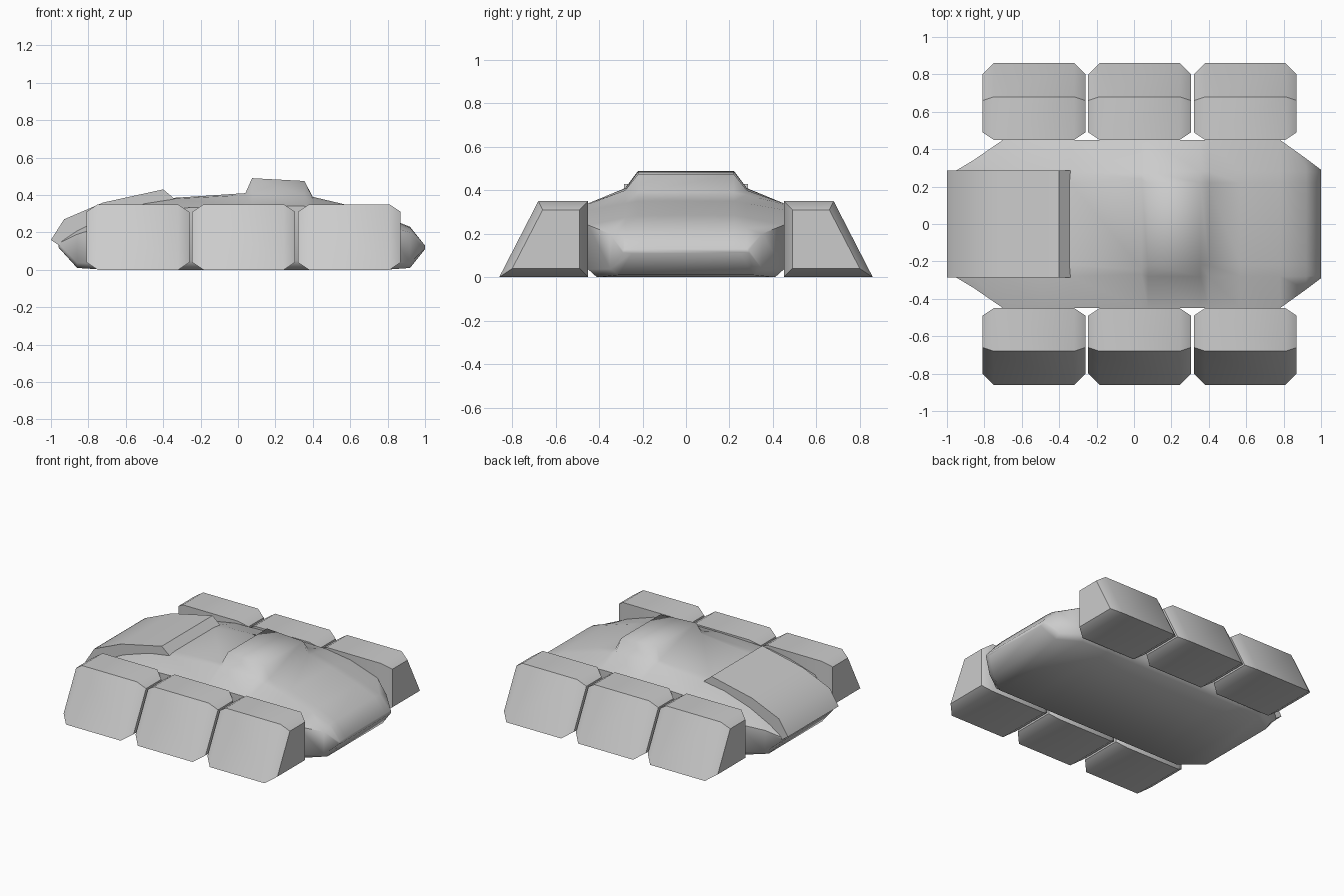
import bpy
import math

cube = bpy.data.objects.get("Cube")
if cube:
    bpy.data.objects.remove(cube, do_unlink=True)

# One plain grey for the whole craft
grey = bpy.data.materials.new("light grey")
grey.use_nodes = True
colour = (0.6, 0.6, 0.6, 1)
grey.diffuse_color = colour
grey.node_tree.nodes["Principled BSDF"].inputs["Base Color"].default_value = colour


def loft(name, rings, angle):
    """Skin a row of equal-length point rings and cap both ends."""
    n = len(rings[0])
    verts = [p for ring in rings for p in ring]
    faces = [tuple(range(n)), tuple(range(len(verts) - n, len(verts)))]
    for i in range(len(rings) - 1):
        for j in range(n):
            a, b = i * n + j, i * n + (j + 1) % n
            faces.append((a, b, b + n, a + n))
    mesh = bpy.data.meshes.new(name)
    mesh.from_pydata(verts, [], faces)
    mesh.materials.append(grey)
    obj = bpy.data.objects.new(name, mesh)
    bpy.context.collection.objects.link(obj)
    bpy.ops.object.select_all(action="DESELECT")
    obj.select_set(True)
    bpy.context.view_layer.objects.active = obj
    bpy.ops.object.mode_set(mode="EDIT")
    bpy.ops.mesh.select_all(action="SELECT")
    bpy.ops.mesh.normals_make_consistent(inside=False)
    bpy.ops.object.mode_set(mode="OBJECT")
    bpy.ops.object.shade_smooth_by_angle(angle=math.radians(angle))
    return obj


# Hull stations: x, side y, bottom z, side top z, shoulder y, shoulder z, top y, top z
stations = [
    (-0.96, 0.28, 0.12, 0.14, 0.26, 0.15, 0.20, 0.15),
    (-0.86, 0.34, 0.01, 0.19, 0.28, 0.21, 0.22, 0.22),
    (-0.70, 0.45, 0.00, 0.24, 0.28, 0.29, 0.22, 0.30),
    (-0.50, 0.45, 0.00, 0.30, 0.28, 0.355, 0.22, 0.36),
    (-0.34, 0.45, 0.00, 0.33, 0.28, 0.38, 0.22, 0.385),
    (0.04, 0.45, 0.00, 0.34, 0.27, 0.40, 0.24, 0.41),
    (0.075, 0.45, 0.00, 0.34, 0.28, 0.41, 0.22, 0.49),
    (0.355, 0.45, 0.00, 0.34, 0.28, 0.40, 0.22, 0.475),
    (0.40, 0.45, 0.00, 0.335, 0.28, 0.38, 0.22, 0.39),
    (0.57, 0.45, 0.00, 0.31, 0.28, 0.34, 0.22, 0.35),
    (0.78, 0.45, 0.00, 0.24, 0.28, 0.275, 0.22, 0.285),
    (0.92, 0.35, 0.01, 0.20, 0.28, 0.225, 0.22, 0.23),
    (1.00, 0.29, 0.11, 0.125, 0.28, 0.13, 0.22, 0.13),
]
hull_rings = []
for x, ys, zb, zs, yh, zh, yt, zt in stations:
    half = [(ys - 0.04, zb), (ys, zb + (zs - zb) * 0.15), (ys, zs), (yh, zh), (yt, zt)]
    whole = half + [(-y, z) for y, z in reversed(half)]
    hull_rings.append([(x, y, z) for y, z in whole])
loft("hull", hull_rings, 55)

# Raised plate over the tapered end of the hull
plate = [(-1, 0.16), (-0.93, 0.27), (-0.72, 0.36), (-0.4, 0.43),
         (-0.34, 0.38), (-0.4, 0.28), (-0.86, 0.1), (-0.94, 0.12)]
loft("end_plate", [[(x, y, z) for x, z in plate] for y in (-0.285, 0.285)], 35)

# Three chamfered side pods on each flank
outer = [(0.45, 0), (0.45, 0.35), (0.68, 0.35), (0.86, 0)]
inner = [(0.49, 0.04), (0.49, 0.31), (0.66, 0.31), (0.80, 0.04)]
for side, label in ((1, "back"), (-1, "front")):
    for number, centre in enumerate((-0.535, 0.03, 0.595), 1):
        rings = []
        for dx, section in ((-0.275, inner), (-0.215, outer), (0.215, outer), (0.275, inner)):
            rings.append([(centre + dx, side * y, z) for y, z in section])
        loft(f"{label}_pod_{number}", rings, 45)
